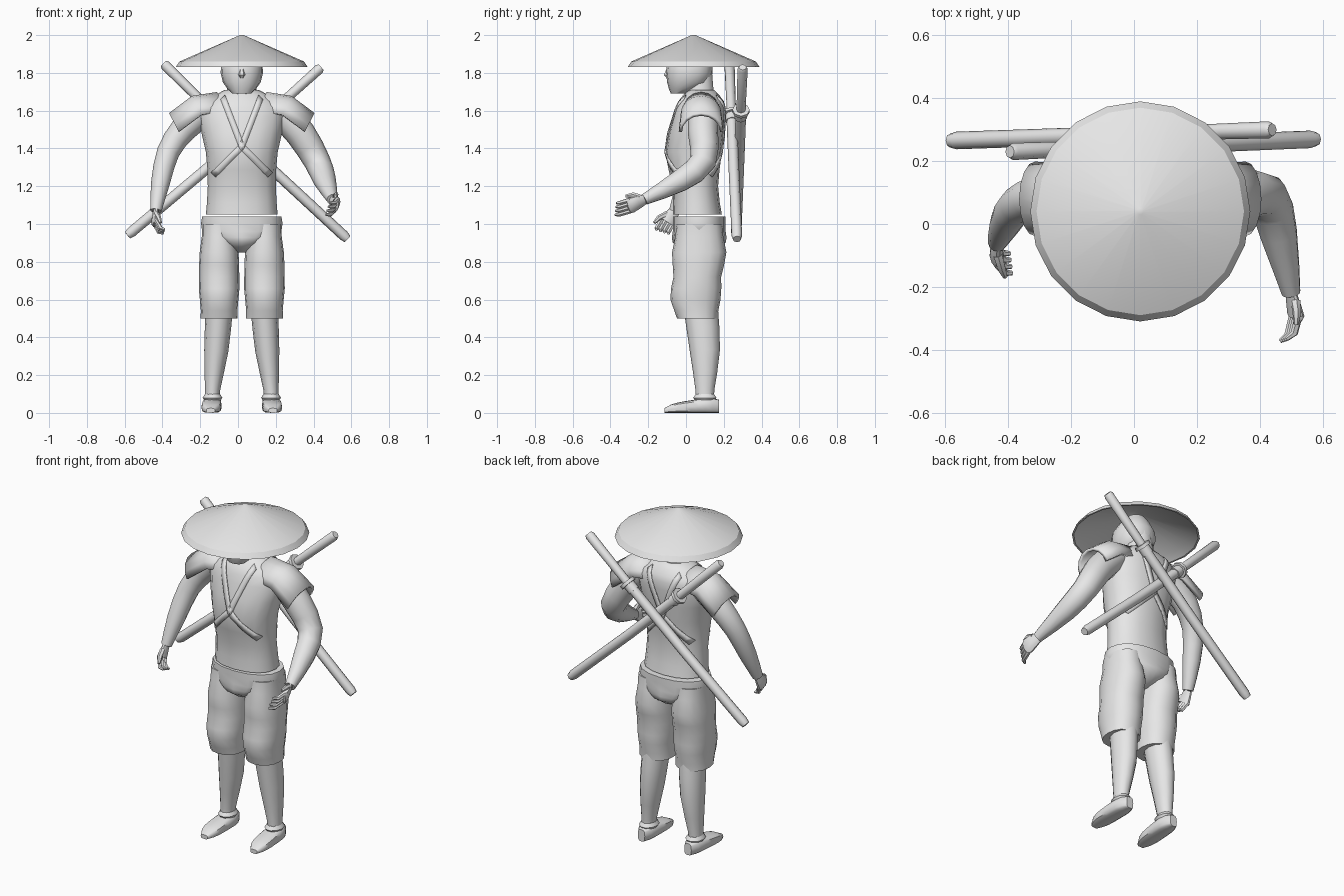
import bpy, bmesh
from math import sin, cos, pi, copysign
from mathutils import Vector
from mathutils.bvhtree import BVHTree

if "Cube" in bpy.data.objects:
    bpy.data.objects.remove(bpy.data.objects["Cube"])

MIDLINE = 0.02
SIDES = {"right": -1, "left": 1}

grey = bpy.data.materials.new("plain_grey")
grey.use_nodes = True
grey.diffuse_color = (0.8, 0.8, 0.8, 1)
grey.node_tree.nodes["Principled BSDF"].inputs["Base Color"].default_value = grey.diffuse_color


def loft(name, rings, closed=True, angle=0.8, thickness=None):
    """Skin a list of point rings; closed rings get end caps."""
    bm = bmesh.new()
    rows = [[bm.verts.new(point) for point in ring] for ring in rings]
    count = len(rows[0])
    for lower, upper in zip(rows, rows[1:]):
        for i in range(count if closed else count - 1):
            j = (i + 1) % count
            bm.faces.new((lower[i], lower[j], upper[j], upper[i]))
    if closed:
        bm.faces.new(rows[0])
        bm.faces.new(rows[-1])
    bmesh.ops.recalc_face_normals(bm, faces=bm.faces)
    mesh = bpy.data.meshes.new(name)
    bm.to_mesh(mesh)
    bm.free()
    mesh.shade_smooth()
    mesh.set_sharp_from_angle(angle=angle)
    mesh.materials.append(grey)
    part = bpy.data.objects.new(name, mesh)
    bpy.context.collection.objects.link(part)
    if thickness:
        solid = part.modifiers.new("thickness", "SOLIDIFY")
        solid.thickness = thickness
        solid.offset = 0
    return part


def ellipse(centre, across, along, sides, power=1):
    """Ring around centre; a power below one makes it boxier."""
    def squared(value):
        return copysign(abs(value) ** power, value)
    turns = [2 * pi * i / sides for i in range(sides)]
    return [centre + across * squared(cos(a)) + along * squared(sin(a)) for a in turns]


def smooth(rows):
    """Add a curved in-between row to every pair of rows."""
    rows = [Vector(row) for row in rows]
    padded = [rows[0], *rows, rows[-1]]
    result = []
    for before, start, end, after in zip(padded, padded[1:], padded[2:], padded[3:]):
        middle = (start + end) / 2
        result += [start, middle + (start + end - before - after) / 16]
    return result + [rows[-1]]


def stack(name, rows, x=MIDLINE, sides=16, power=0.9, angle=0.8):
    """Upright loft from rows of (z, y, half width, half depth)."""
    return loft(name, [ellipse(Vector((x, y, z)), Vector((wide, 0, 0)), Vector((0, deep, 0)), sides, power)
                       for z, y, wide, deep in rows], angle=angle)


def tube(name, path, sides=10, ref=(0, 1, 0), flat=1):
    """Tube along (x, y, z, radius) points; flat squashes it across ref."""
    points = [Vector(row[:3]) for row in path]
    last = len(points) - 1
    rings = []
    for i, point in enumerate(points):
        radius = path[i][3]
        forward = (points[min(i + 1, last)] - points[max(i - 1, 0)]).normalized()
        side = forward.cross(Vector(ref)).normalized()
        rings.append(ellipse(point, side * radius * flat, side.cross(forward) * radius, sides))
    return loft(name, rings)


# Straw hat: hollow shallow cone
hat_profile = [(0.01, 2), (0.33, 1.86), (0.35, 1.83), (0.34, 1.83), (0.3, 1.86), (0.02, 1.97)]
stack("straw_hat", [(z, 0.04, r, r) for r, z in hat_profile], sides=20, power=1, angle=0.5)

# Head, nose and neck
stack("head", smooth([(1.69, -0.04, 0.05, 0.04), (1.75, 0.01, 0.1, 0.11),
                      (1.85, 0.02, 0.11, 0.12), (1.94, 0.03, 0.05, 0.06)]))
tube("nose", [(MIDLINE, -0.09, 1.83, 0.01), (MIDLINE, -0.1, 1.79, 0.02), (MIDLINE, -0.09, 1.77, 0.01)], sides=6)
tube("neck", [(MIDLINE, 0.08, 1.6, 0.1), (MIDLINE, 0.07, 1.7, 0.08), (MIDLINE, 0.07, 1.82, 0.07)])

# Torso
torso = stack("torso", smooth([(1.05, 0.06, 0.19, 0.13), (1.2, 0.05, 0.18, 0.12), (1.38, 0.04, 0.19, 0.15),
                               (1.57, 0.07, 0.23, 0.14), (1.65, 0.08, 0.19, 0.12), (1.71, 0.08, 0.09, 0.07)]))

# Crossed chest straps laid on the torso, front and back
surface = BVHTree.FromPolygons([v.co for v in torso.data.vertices],
                               [p.vertices[:] for p in torso.data.polygons])
shoulder, crossing, waist = Vector((-0.1, 1.67)), Vector((0, 1.41)), Vector((0.17, 1.24))
samples = [i / 8 for i in range(8)]
route = [shoulder.lerp(crossing, t) for t in samples] + [crossing.lerp(waist, t) for t in samples] + [waist]
for side, sign in SIDES.items():
    for face, depth in (("front", Vector((0, 1, 0))), ("back", Vector((0, -1, 0)))):
        strip = []
        for spot in route:
            edges = [spot + Vector((w, w)) for w in (-0.012, 0.012)]
            hits = [surface.ray_cast(Vector((MIDLINE + sign * x, 0, z)) - depth, depth)[0] for x, z in edges]
            if all(hits):
                strip.append([hit - depth * 0.003 for hit in hits])
        loft(f"{side}_{face}_strap", strip, closed=False, thickness=0.007)

# Pelvis wrap
stack("pelvis_wrap", smooth([(1.04, 0.07, 0.21, 0.14), (0.96, 0.07, 0.21, 0.14),
                             (0.9, 0.07, 0.12, 0.14), (0.85, 0.07, 0.03, 0.06)]))

for side, sign in SIDES.items():
    # Baggy trouser leg with soft folds
    cloth = smooth([(1, 0.07, 0.09, 0.12), (0.85, 0.07, 0.1, 0.14), (0.72, 0.06, 0.11, 0.13),
                    (0.6, 0.05, 0.1, 0.13), (0.5, 0.06, 0.1, 0.11)])
    folds = [1 + 0.03 * cos(30 * row[0]) for row in cloth]
    stack(side + "_trouser_leg", [(z, y, wide * fold, deep * fold)
                                  for (z, y, wide, deep), fold in zip(cloth, folds)],
          x=MIDLINE + sign * 0.12)

    # Shin and ankle cuff
    foot = MIDLINE + sign * 0.155
    tube(side + "_shin", smooth([(MIDLINE + sign * 0.12, 0.08, 0.54, 0.09),
                                 (MIDLINE + sign * 0.135, 0.1, 0.33, 0.08),
                                 (foot, 0.1, 0.12, 0.05), (foot, 0.1, 0.05, 0.05)]), sides=12, flat=0.8)
    tube(side + "_ankle_cuff", [(foot, 0.1, 0.1, 0.05), (foot, 0.1, 0.08, 0.065), (foot, 0.1, 0.06, 0.05)],
         flat=0.8)

    # Shoe, heel to toe, rounded off at both ends
    rings = []
    for i in range(9):
        t = i / 8
        rounding = (2 * t - 1) ** 4
        half = (0.09 - 0.045 * t - 0.02 * rounding) / 2
        rings.append(ellipse(Vector((foot + sign * 0.01 * t, 0.175 - 0.29 * t, half)),
                             Vector((0.053 - 0.03 * rounding, 0, 0)), Vector((0, 0, half)), 12, 0.6))
    loft(side + "_shoe", rings)

    # Flared shoulder plate arched over the upper arm
    tilt = Vector((sign * 0.45, 0, 0.9))
    arches = []
    for x, z, wide in ((0.13, 1.69, 0.09), (0.26, 1.67, 0.1), (0.38, 1.58, 0.11)):
        top = Vector((MIDLINE + sign * x, 0.08, z))
        arches.append([top + tilt * 0.1 * (cos(a) - 1) + Vector((0, wide * sin(a), 0))
                       for a in [i * 0.4 for i in range(-4, 5)]])
    loft(side + "_shoulder_plate", arches, closed=False, angle=0.5, thickness=0.018)


def arm_and_hand(side, path, knuckle, tip, spread, thumb):
    """Arm, flat palm, four curled fingers and a thumb fanned along spread."""
    tube(side + "_arm", smooth(path), sides=12)
    wrist, knuckle, tip = Vector(path[-1][:3]), Vector(knuckle), Vector(tip)
    spread = Vector(spread).normalized()
    tube(side + "_palm", smooth([(*wrist, 0.03), (*knuckle, 0.045), (*knuckle.lerp(tip, 0.1), 0.035)]),
         ref=spread, flat=0.5)
    bend = (knuckle - wrist) * 0.3
    for i in range(4):
        offset = spread * (i - 1.5) * 0.022
        base, end = knuckle + offset, tip + offset
        tube(f"{side}_finger_{i + 1}", [(*base, 0.013), (*(base.lerp(end, 0.5) + bend), 0.012), (*end, 0.007)],
             sides=6, ref=spread)
    outward = spread * thumb
    base = wrist.lerp(knuckle, 0.4) + outward * 0.025
    end = knuckle.lerp(tip, 0.45) + outward * 0.06
    tube(side + "_thumb", [(*base, 0.016), (*(base.lerp(end, 0.5) + outward * 0.01), 0.014), (*end, 0.008)],
         sides=6, ref=bend.cross(spread))


arm_and_hand("left", [(0.22, 0.09, 1.6, 0.08), (0.33, 0.09, 1.48, 0.08), (0.42, 0.09, 1.33, 0.07),
                      (0.46, -0.03, 1.23, 0.06), (0.5, -0.22, 1.13, 0.03)],
             knuckle=(0.515, -0.29, 1.1), tip=(0.475, -0.37, 1.08), spread=(0.3, 0.1, 0.9), thumb=1)
arm_and_hand("right", [(-0.18, 0.09, 1.6, 0.08), (-0.29, 0.09, 1.5, 0.07), (-0.37, 0.06, 1.38, 0.06),
                       (-0.41, 0, 1.22, 0.05), (-0.435, -0.06, 1.07, 0.03)],
             knuckle=(-0.437, -0.1, 1.01), tip=(-0.39, -0.125, 0.96), spread=(-0.1, 0.9, -0.3), thumb=-1)


def sword(name, pommel, tip, split):
    """Sheathed sword with a slight sag; split is where the guard sits."""
    pommel, tip = Vector(pommel), Vector(tip)

    def at(t, radius):
        return (*(pommel.lerp(tip, t) - Vector((0, 0, 0.012 * sin(pi * t)))), radius)
    tube(name + "_grip", [at(0, 0.02), at(0.01, 0.027), at(split, 0.024)], sides=8)
    tube(name + "_guard", [at(split - 0.007, 0.046), at(split + 0.007, 0.046)], sides=8)
    tube(name + "_collar", [at(split, 0.033), at(split + 0.04, 0.033)], sides=8)
    tube(name + "_scabbard", [at(split, 0.028), at(0.6, 0.028), at(0.98, 0.028), at(1, 0.022)], sides=8)


# Two swords crossed on the back
sword("first_sword", (-0.395, 0.23, 1.85), (0.58, 0.27, 0.92), split=0.28)
sword("second_sword", (0.44, 0.3, 1.83), (-0.585, 0.265, 0.94), split=0.25)
